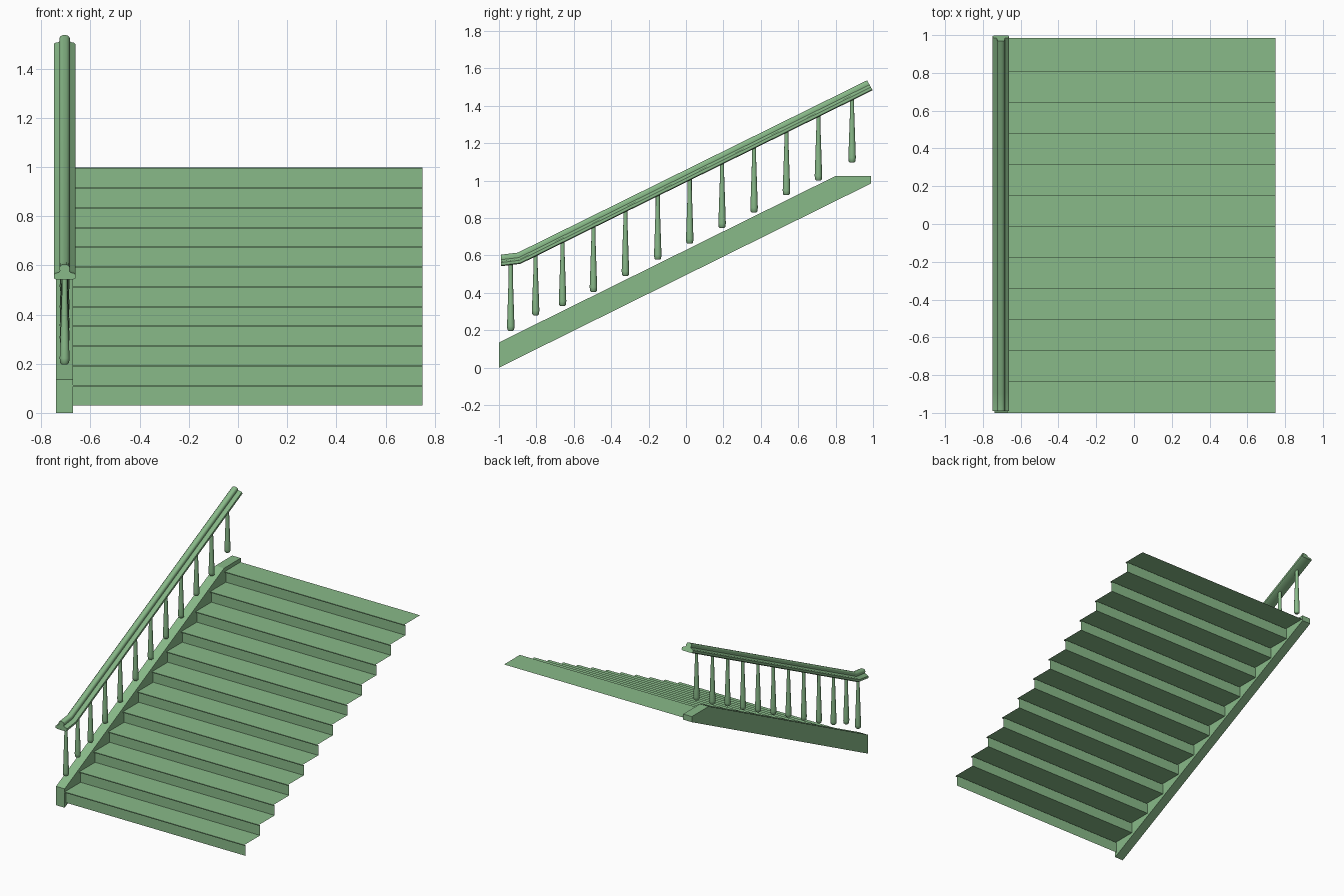
import bpy, bmesh, math

cube = bpy.data.objects.get("Cube")
if cube:
    bpy.data.objects.remove(cube)

green = bpy.data.materials.new("soft_green")
green.use_nodes = True
COLOUR = (0.25, 0.49, 0.25, 1)
green.diffuse_color = COLOUR
green.node_tree.nodes["Principled BSDF"].inputs["Base Color"].default_value = COLOUR

SIDE_X = -0.705          # centre line of the stringer and railing


def loft(name, rings, closed=True, caps=True, smooth=False):
    """Skin a row of equal cross-sections into one object."""
    bm = bmesh.new()
    rows = [[bm.verts.new(p) for p in ring] for ring in rings]
    n = len(rows[0])
    for a, b in zip(rows, rows[1:]):
        for i in range(n if closed else n - 1):
            j = (i + 1) % n
            bm.faces.new((a[i], a[j], b[j], b[i]))
    if caps:
        bm.faces.new(rows[0])
        bm.faces.new(rows[-1])
    bmesh.ops.recalc_face_normals(bm, faces=bm.faces)
    mesh = bpy.data.meshes.new(name)
    bm.to_mesh(mesh)
    bm.free()
    mesh.materials.append(green)
    obj = bpy.data.objects.new(name, mesh)
    bpy.context.collection.objects.link(obj)
    if smooth:
        bpy.ops.object.select_all(action="DESELECT")
        obj.select_set(True)
        bpy.context.view_layer.objects.active = obj
        bpy.ops.object.shade_smooth_by_angle(angle=math.radians(40))
    return obj


def extrude_x(name, profile, x0, x1, **options):
    return loft(name, [[(x, y, z) for y, z in profile] for x in (x0, x1)], **options)


# Steps: one thin folded sheet of risers, small nosings and treads
STEPS, RUN, RISE, NOSE, LIP = 12, 0.1642, 0.0804, 0.015, 0.006
profile = [(-1 + NOSE, 0.03)]
for k in range(STEPS):
    y, z = -1 + k * RUN, 0.03 + (k + 1) * RISE
    profile += [(y + NOSE, z - LIP / 2), (y, z - LIP / 2),
                (y, z + LIP / 2), (y + RUN + NOSE, z + LIP / 2)]
steps = extrude_x("steps", profile, SIDE_X + 0.03, 0.75, closed=False, caps=False)

# Sloping side board
extrude_x("stringer", [(-1, 0), (-1, 0.135), (0.8, 1.025), (0.99, 1.025), (0.99, 0.985)],
          SIDE_X - 0.034, SIDE_X + 0.034)

# Handrail: moulded section swept along a bent path
half = [(0.034, 0), (0.044, 0.08), (0.044, 0.32), (0.037, 0.42), (0.025, 0.46),
        (0.019, 0.56), (0.021, 0.78), (0.016, 0.93), (0.007, 1)]
section = half + [(-u, v) for u, v in reversed(half)]
# each station: bottom y, bottom z, then the offset to the top
stations = [(-0.99, 0.542, 0, 0.062), (-0.885, 0.555, -0.014, 0.06),
            (0.998, 1.483, -0.03, 0.053)]
loft("handrail", [[(SIDE_X + u, y + v * dy, z + v * dz) for u, v in section]
                  for y, z, dy, dz in stations], smooth=True)

# Balusters: turned, tapering spindles hung from the handrail
feet = [(-0.937, 0.197), (-0.804, 0.28), (-0.66, 0.33), (-0.495, 0.405),
        (-0.324, 0.49), (-0.151, 0.578), (0.02, 0.663), (0.193, 0.747),
        (0.364, 0.83), (0.537, 0.922), (0.708, 1.0), (0.888, 1.097)]
SIDES = 16
for k, (y, foot) in enumerate(feet):
    top = 0.562 + max(0.4929 * (y + 0.885), 0.12 * (y + 0.885))
    turning = [(0.012, foot), (0.018, foot + 0.006), (0.02, foot + 0.025),
               (0.018, foot + 0.08), (0.011, top - 0.06), (0.011, top)]
    rings = [[(SIDE_X + r * math.cos(a), y + r * math.sin(a), z)
              for a in (2 * math.pi * i / SIDES for i in range(SIDES))]
             for r, z in turning]
    loft(f"baluster_{k + 1}", rings, smooth=True)
